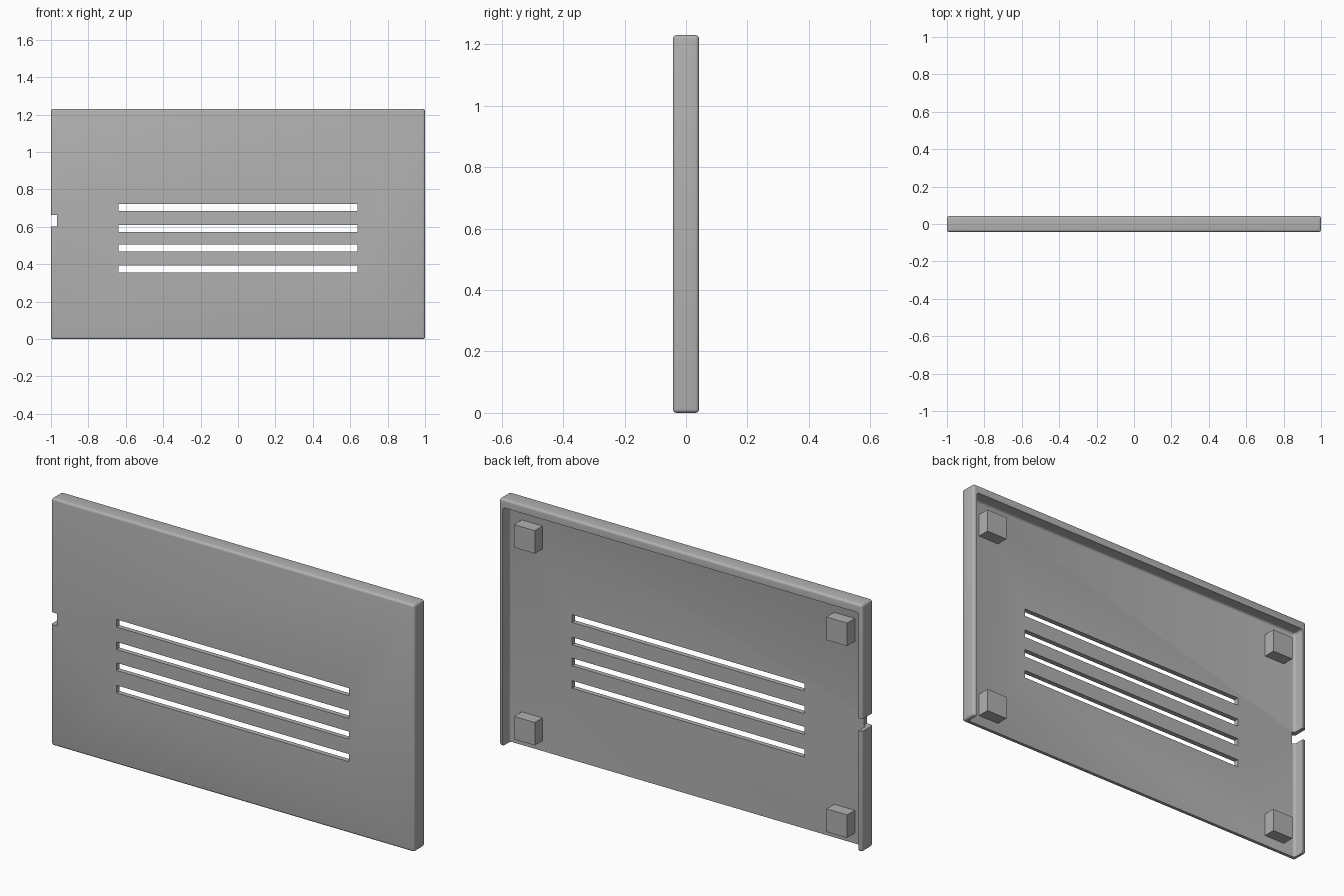
import bpy
import bmesh
from mathutils import Vector

if "Cube" in bpy.data.objects:
    bpy.data.objects.remove(bpy.data.objects["Cube"], do_unlink=True)

grey = bpy.data.materials.new("plain grey")
grey.use_nodes = True
COLOUR = (0.445, 0.445, 0.445, 1)
grey.diffuse_color = COLOUR
grey.node_tree.nodes["Principled BSDF"].inputs["Base Color"].default_value = COLOUR

HEIGHT, FRONT, BACK = 1.23, -0.0425, 0.0425
FLOOR = -0.018        # inner face of the panel
ROUND = 0.012


def box(name, low, high, radius=0.0):
    """Box between two corners, optionally with rounded edges."""
    low, high = Vector(low), Vector(high)
    bm = bmesh.new()
    bmesh.ops.create_cube(bm, size=1)
    for v in bm.verts:
        v.co = (low + high) / 2 + v.co * (high - low)
    if radius:
        bmesh.ops.bevel(bm, geom=bm.edges[:], offset=radius, segments=4,
                        profile=0.5, affect='EDGES')
    mesh = bpy.data.meshes.new(name)
    bm.to_mesh(mesh)
    bm.free()
    obj = bpy.data.objects.new(name, mesh)
    bpy.context.collection.objects.link(obj)
    mesh.materials.append(grey)
    return obj


def activate(obj):
    bpy.ops.object.select_all(action='DESELECT')
    obj.select_set(True)
    bpy.context.view_layer.objects.active = obj


def cut(target, cutter):
    """Subtract the cutter and discard it."""
    cutter.hide_render = True
    mod = target.modifiers.new("cut", 'BOOLEAN')
    mod.operation, mod.solver, mod.object = 'DIFFERENCE', 'EXACT', cutter
    activate(target)
    bpy.ops.object.modifier_apply(modifier=mod.name)
    bpy.data.objects.remove(cutter, do_unlink=True)


# Rounded panel, hollowed from the back and open along the bottom
panel = box("panel", (-1, FRONT, 0), (1, BACK, HEIGHT), ROUND)
cut(panel, box("hollow", (-0.98, FLOOR, -0.1), (0.98, 0.2, HEIGHT - 0.042), ROUND))

# Four ventilation slots
for z in (0.375, 0.487, 0.591, 0.703):
    cut(panel, box("slot", (-0.64, -0.1, z - 0.019), (0.64, 0.1, z + 0.019)))

# Notch in the right edge
cut(panel, box("notch", (-1.1, -0.1, 0.602), (-0.967, 0.1, 0.663)))

activate(panel)
bpy.ops.object.shade_smooth_by_angle(angle=0.6)

# Square mounting blocks at the inner corners
for side, x in (("left", 0.86), ("right", -0.86)):
    for level, z in (("lower", 0.108), ("upper", 1.063)):
        box(f"{level}_{side}_block", (x - 0.057, FLOOR - 0.005, z - 0.057),
            (x + 0.057, BACK, z + 0.057))
